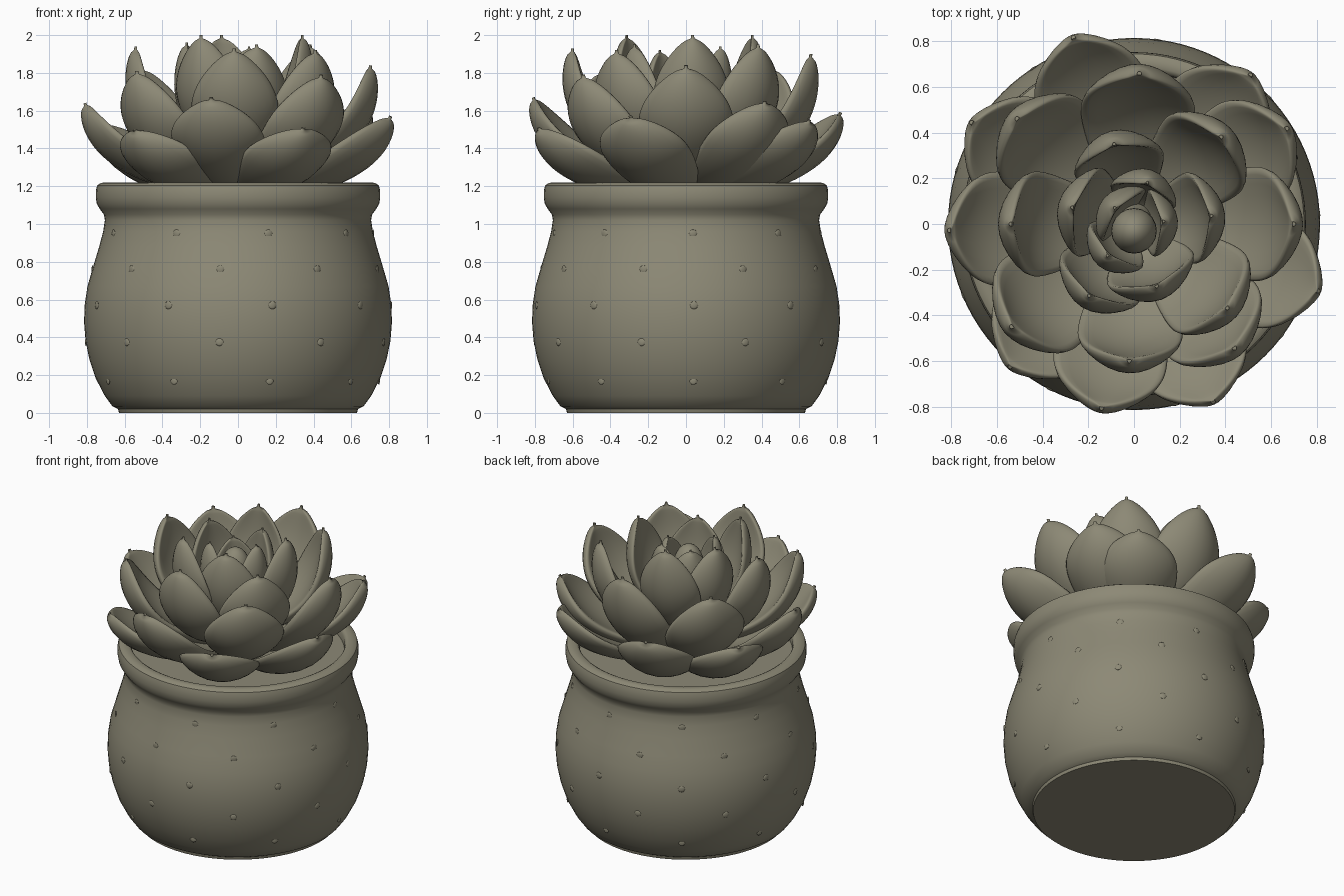
import bpy, bmesh, math
from mathutils import Vector, Matrix

if "Cube" in bpy.data.objects:
    bpy.data.objects.remove(bpy.data.objects["Cube"])

clay = bpy.data.materials.new("olive_grey_clay")
clay.diffuse_color = (0.265, 0.25, 0.18, 1)
clay.use_nodes = True
clay.node_tree.nodes["Principled BSDF"].inputs["Base Color"].default_value = clay.diffuse_color


def finish(bm, name, angle=50):
    bmesh.ops.recalc_face_normals(bm, faces=bm.faces)
    me = bpy.data.meshes.new(name)
    bm.to_mesh(me)
    bm.free()
    ob = bpy.data.objects.new(name, me)
    bpy.context.collection.objects.link(ob)
    me.materials.append(clay)
    bpy.ops.object.select_all(action='DESELECT')
    ob.select_set(True)
    bpy.context.view_layer.objects.active = ob
    bpy.ops.object.shade_smooth_by_angle(angle=math.radians(angle))
    return ob


def skin(bm, rings, caps=True):
    for a, b in zip(rings, rings[1:]):
        n = len(a)
        for i in range(n):
            bm.faces.new((a[i], a[(i + 1) % n], b[(i + 1) % n], b[i]))
    if caps:
        bm.faces.new(rings[0][::-1])
        bm.faces.new(rings[-1])


# Pot: turned profile, rolled rim, soil closing the inside
body = [(.63, 0), (.635, .02), (.665, .035), (.705, .09), (.752, .18), (.786, .28),
        (.807, .38), (.815, .48), (.812, .57), (.797, .67), (.768, .77), (.735, .88),
        (.714, .96), (.705, 1.02), (.71, 1.05), (.732, 1.08), (.747, 1.105),
        (.753, 1.14), (.752, 1.18), (.745, 1.205), (.725, 1.218), (.69, 1.22),
        (.675, 1.212), (.667, 1.195), (.665, 1.15)]
bm = bmesh.new()
rings = []
for r, z in body:
    rings.append([bm.verts.new((r * math.cos(k * math.tau / 96), r * math.sin(k * math.tau / 96), z))
                  for k in range(96)])
skin(bm, rings)
finish(bm, "pot", 40)


def pot_radius(z):
    for (r0, z0), (r1, z1) in zip(body, body[1:]):
        if z0 <= z <= z1:
            return r0 + (r1 - r0) * (z - z0) / (z1 - z0)


# Tiny raised dots in five staggered rows of nine
bm = bmesh.new()
for row, z in enumerate((.17, .375, .57, .76, .95)):
    r = pot_radius(z)
    for k in range(9):
        a = math.radians(-90 + 13 + 40 * k - 20 * (row % 2))
        m = Matrix.Translation((r * math.cos(a), r * math.sin(a), z)) @ Matrix.Rotation(a, 4, 'Z') \
            @ Matrix.Diagonal((.25, 1, 1, 1))
        bmesh.ops.create_uvsphere(bm, u_segments=10, v_segments=6, radius=.021, matrix=m)
finish(bm, "pot_dots")

# Stem that carries the leaves
bm = bmesh.new()
bmesh.ops.create_cone(bm, cap_ends=True, segments=24, radius1=.2, radius2=.06, depth=.5,
                      matrix=Matrix.Translation((0, 0, 1.38)))
finish(bm, "stem")


# Succulent leaf: fat round spoon with a small point, swept along a curved spine
def outline(t):
    if t < .6:
        return .36 + .64 * math.sin(math.pi / 2 * t / .6)
    s = (t - .6) / .4
    round_end = math.sqrt(max(0, 1 - (s / .95) ** 2))
    point = max(0, 1 - s ** 2.2)
    return max(.04, .5 * round_end + .5 * point)


def leaf(bm, angle, tip_r, tip_z, width, base_z, thick, bend, cup):
    a = math.radians(angle)
    out, side, up = Vector((math.cos(a), math.sin(a), 0)), Vector((-math.sin(a), math.cos(a), 0)), Vector((0, 0, 1))
    p0 = out * .04 + up * base_z
    p1 = out * tip_r * bend + up * (base_z + .2 * (tip_z - base_z))
    p2 = out * tip_r + up * tip_z
    rings = []
    for i in range(31):
        q = i / 30
        t = 1 - (1 - q) ** 1.5
        c = p0 * (1 - t) ** 2 + p1 * 2 * t * (1 - t) + p2 * t * t
        tan = ((p1 - p0) * (1 - t) + (p2 - p1) * t).normalized()
        nor = side.cross(tan).normalized()
        if nor.dot(up * .5 - out) < 0:
            nor = -nor
        f = outline(t)
        w = width / 2 * f
        ring = []
        for k in range(24):
            ang = k * math.tau / 24
            u, v = math.cos(ang), math.sin(ang)
            v = math.copysign(abs(v) ** .85, v)
            h = cup * w * (u * u - .4) + thick * v * f ** .6
            ring.append(bm.verts.new(c + side * w * u + nor * h))
        rings.append(ring)
    skin(bm, rings)


# Each layer: width, base height, half thickness, bend, cup, leaves as (angle, tip radius, tip height)
layers = {
    "outer_leaves": (.50, 1.16, .055, .78, .33, [
        (-66, .855, 1.51), (-131, .83, 1.50), (-20, .86, 1.57), (52, .83, 1.55),
        (108, .86, 1.59), (148, .84, 1.53)]),
    "lower_leaves": (.50, 1.19, .055, .84, .33, [
        (-100, .82, 1.67), (182, .81, 1.64), (32, .79, 1.65)]),
    "middle_leaves": (.50, 1.23, .055, .94, .33, [
        (-51, .70, 1.79), (-140, .70, 1.81), (0, .70, 1.84), (88, .66, 1.90), (138, .69, 1.83)]),
    "upper_leaves": (.46, 1.30, .052, 1.03, .33, [
        (180, .54, 1.94), (-92, .60, 1.93), (-42, .55, 1.92), (45, .54, 1.95)]),
    "inner_leaves": (.40, 1.38, .045, 1.06, .42, [
        (104, .36, 2.0), (6, .34, 2.0), (165, .28, 1.96), (-122, .37, 2.0), (-70, .29, 1.95)]),
    "heart_leaves": (.30, 1.46, .042, 1.08, .45, [
        (72, .19, 1.94), (5, .13, 1.91), (-130, .18, 1.92), (140, .11, 1.89)]),
}
for name, (width, base, thick, bend, cup, leaves) in layers.items():
    bm = bmesh.new()
    for ang, r, z in leaves:
        leaf(bm, ang, r, z, width, base, thick, bend, cup)
    finish(bm, name, 70)

# Closed bud in the centre
bm = bmesh.new()
bmesh.ops.create_uvsphere(bm, u_segments=20, v_segments=14, radius=.1,
                          matrix=Matrix.Translation((0, -.03, 1.71)) @ Matrix.Diagonal((1, 1, 1.6, 1)))
finish(bm, "bud")
